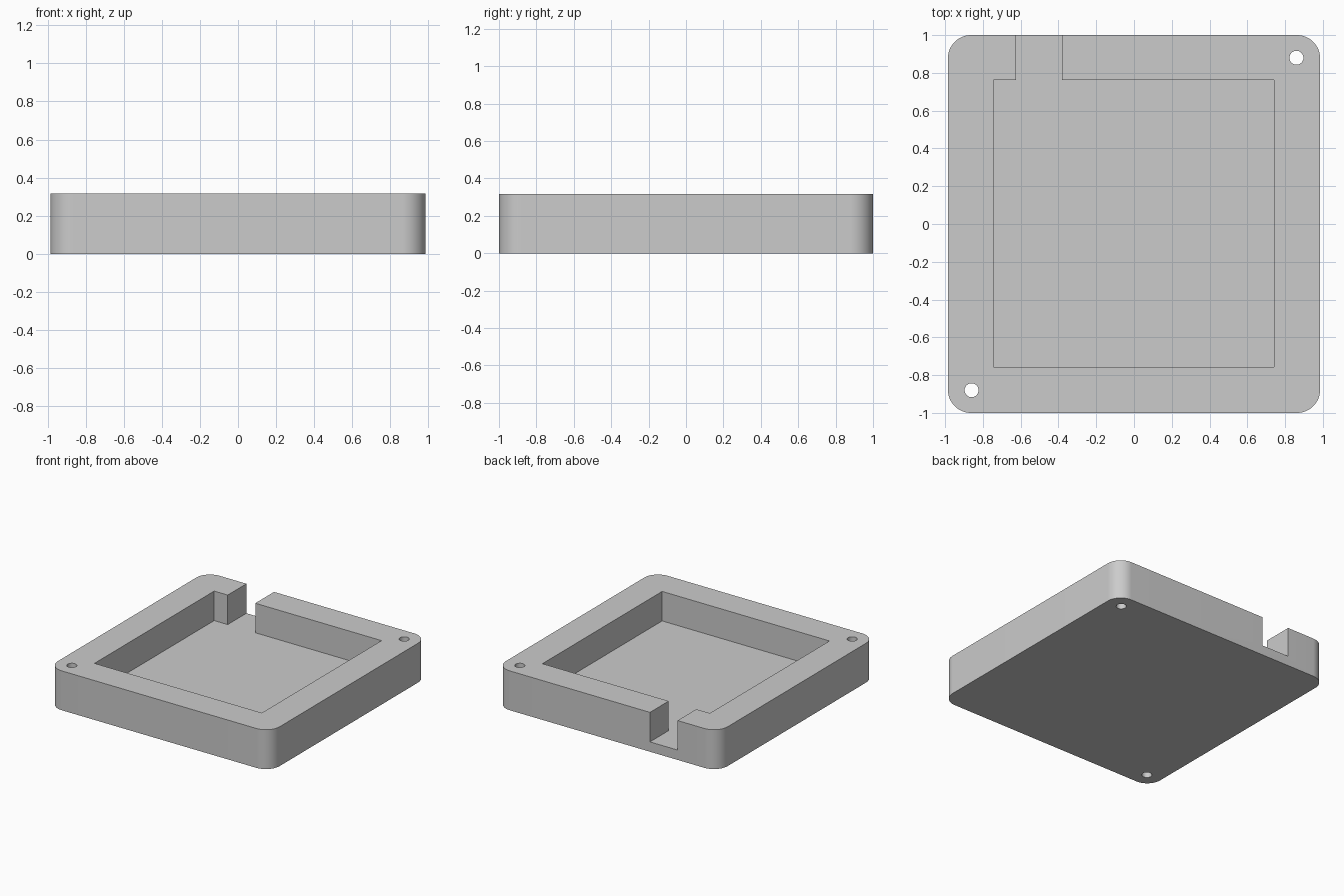
import bpy, bmesh
from math import sin, cos, pi, radians

cube = bpy.data.objects.get("Cube")
if cube:
    bpy.data.objects.remove(cube, do_unlink=True)

HALF_X, HALF_Y, HEIGHT, FLOOR = 0.985, 1.0, 0.316, 0.079
RADIUS, HOLE_R = 0.122, 0.037
HOLE_X, HOLE_Y = 0.86, 0.88

grey = bpy.data.materials.new("plain_grey")
grey.use_nodes = True
colour = (0.6, 0.6, 0.6, 1)
grey.diffuse_color = colour
grey.node_tree.nodes["Principled BSDF"].inputs["Base Color"].default_value = colour


def arc(cx, cy, r, start, sweep, steps):
    return [(cx + r * cos(start + sweep * i / steps),
             cy + r * sin(start + sweep * i / steps)) for i in range(steps + 1)]


def prism(name, outline, z0, z1):
    """Extrude a counter-clockwise outline from z0 to z1."""
    bm = bmesh.new()
    base = bm.faces.new([bm.verts.new((x, y, z0)) for x, y in outline])
    top = bmesh.ops.extrude_face_region(bm, geom=[base], use_keep_orig=True)
    verts = [g for g in top["geom"] if isinstance(g, bmesh.types.BMVert)]
    bmesh.ops.translate(bm, verts=verts, vec=(0, 0, z1 - z0))
    bmesh.ops.recalc_face_normals(bm, faces=bm.faces)
    mesh = bpy.data.meshes.new(name)
    bm.to_mesh(mesh)
    bm.free()
    mesh.materials.append(grey)
    obj = bpy.data.objects.new(name, mesh)
    bpy.context.scene.collection.objects.link(obj)
    return obj


# Rounded block
outline = []
for i, (sx, sy) in enumerate([(1, 1), (-1, 1), (-1, -1), (1, -1)]):
    outline += arc(sx * (HALF_X - RADIUS), sy * (HALF_Y - RADIUS),
                   RADIUS, i * pi / 2, pi / 2, 16)
tray = prism("tray", outline, 0, HEIGHT)

# Square pocket with a channel out through the back wall
pocket = [(-0.745, -0.757), (0.742, -0.757), (0.742, 0.762), (-0.38, 0.762),
          (-0.38, 1.2), (-0.625, 1.2), (-0.625, 0.762), (-0.745, 0.762)]
cutters = [prism("pocket_cutter", pocket, FLOOR, 0.6)]

# Through holes in two opposite corners
for s in (-1, 1):
    circle = arc(s * HOLE_X, s * HOLE_Y, HOLE_R, 0, 2 * pi, 32)[:-1]
    cutters.append(prism("hole_cutter", circle, -0.2, 0.6))

for cutter in cutters:
    cutter.hide_render = True
    mod = tray.modifiers.new(cutter.name, 'BOOLEAN')
    mod.operation = 'DIFFERENCE'
    mod.solver = 'EXACT'
    mod.object = cutter

# Bake the cuts and discard the cutters
bpy.context.view_layer.update()
evaluated = tray.evaluated_get(bpy.context.evaluated_depsgraph_get())
cut_mesh = bpy.data.meshes.new_from_object(evaluated)
tray.modifiers.clear()
tray.data = cut_mesh
for cutter in cutters:
    bpy.data.objects.remove(cutter, do_unlink=True)

# Smooth corners and holes, crisp edges elsewhere
bpy.ops.object.select_all(action='DESELECT')
tray.select_set(True)
bpy.context.view_layer.objects.active = tray
bpy.ops.object.shade_smooth_by_angle(angle=radians(30))
